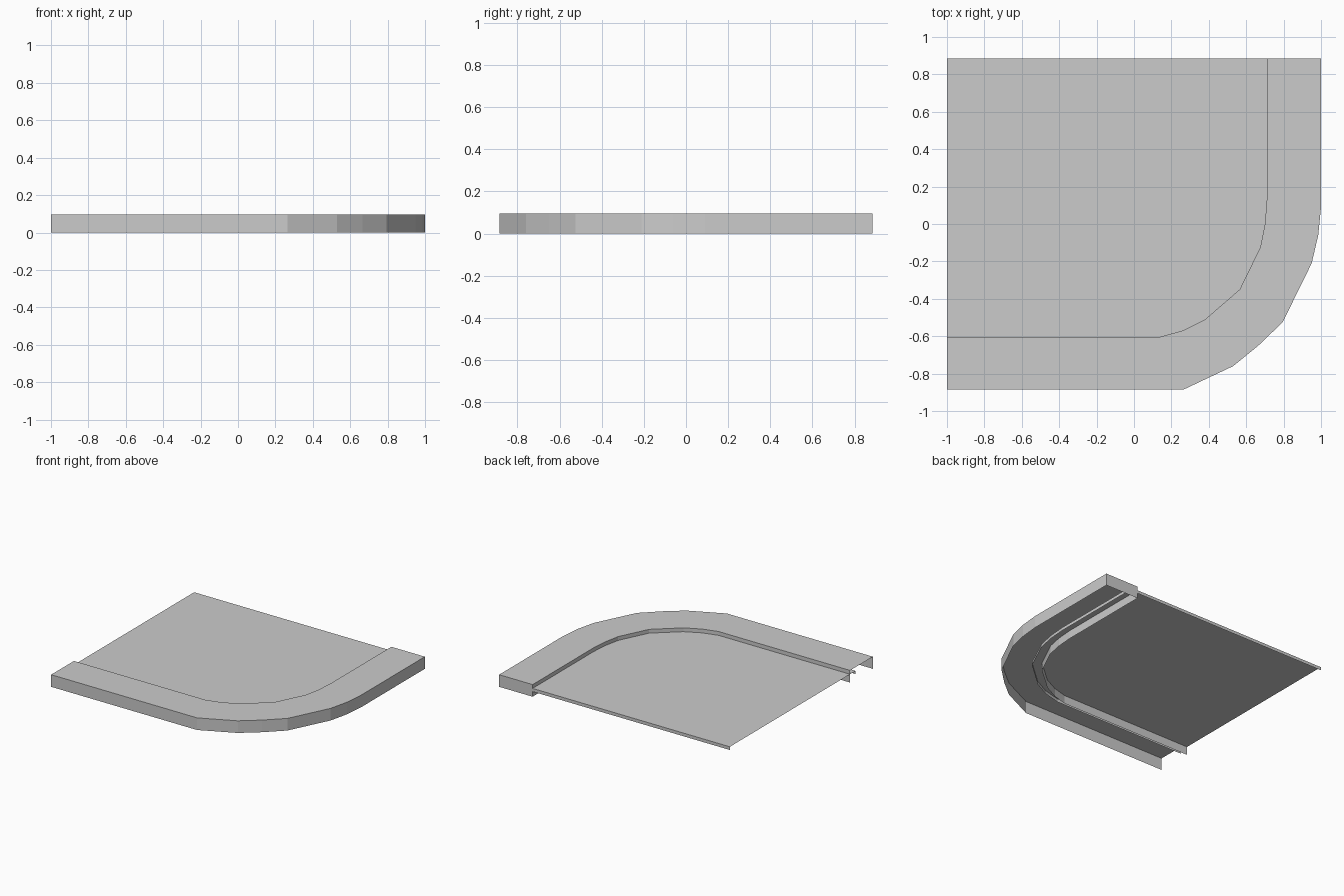
import bpy, bmesh

if "Cube" in bpy.data.objects:
    bpy.data.objects.remove(bpy.data.objects["Cube"])

HALF_Y = 0.885


def open_panel(name, outline, top, bottom):
    """Flat top with hanging walls; the closing edge (at x = -1) stays open."""
    bm = bmesh.new()
    up = [bm.verts.new((x, y, top)) for x, y in outline]
    low = [bm.verts.new((x, y, bottom)) for x, y in outline]
    bm.faces.new(up)
    for i in range(len(outline) - 1):
        bm.faces.new((low[i], low[i + 1], up[i + 1], up[i]))
    mesh = bpy.data.meshes.new(name)
    bm.to_mesh(mesh)
    bm.free()
    obj = bpy.data.objects.new(name, mesh)
    bpy.context.collection.objects.link(obj)
    return obj


# Plan curves, running from the left edge round the corner to the back edge
outer = [(-1, -HALF_Y), (0.265, -HALF_Y), (0.53, -0.76), (0.665, -0.65),
         (0.795, -0.525), (0.95, -0.21), (0.985, -0.06), (1, 0.09), (1, HALF_Y)]
inner = [(-1, -0.603), (0.14, -0.603), (0.26, -0.57), (0.38, -0.51),
         (0.565, -0.35), (0.675, -0.125), (0.70, 0), (0.71, 0.13), (0.71, HALF_Y)]
tucked = [(-1, -0.672), (0.15, -0.672), (0.29, -0.637), (0.42, -0.57),
          (0.627, -0.388), (0.743, -0.14), (0.77, 0), (0.78, 0.13), (0.78, HALF_Y)]

# Raised border with outer and inner walls reaching the ground
open_panel("raised_border", outer + inner[::-1], 0.095, 0.0)

# Lower floor panel, tucked under the border, with a shallow lip
open_panel("floor_panel", tucked + [(-1, HALF_Y)], 0.065, 0.04)
